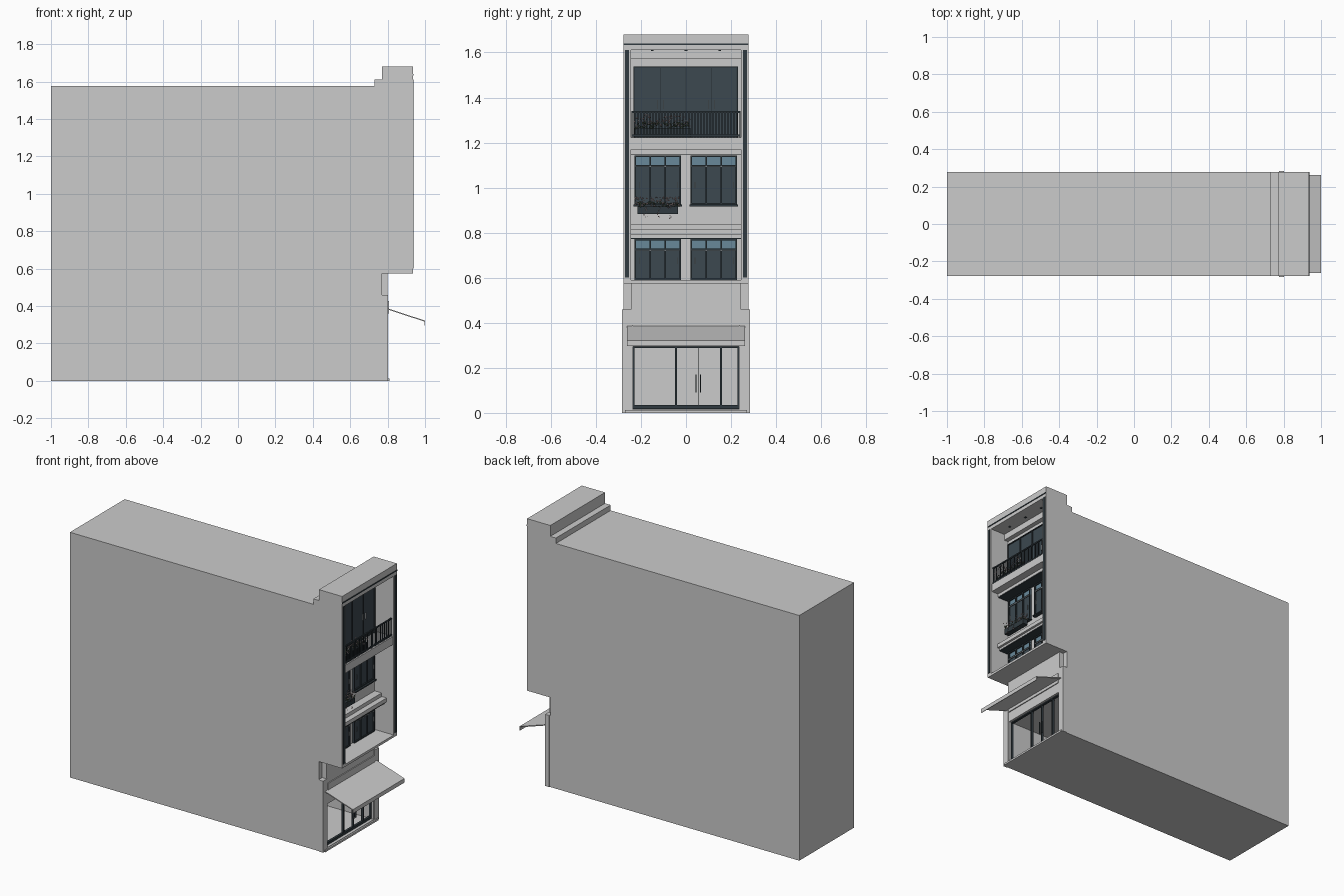
import bpy, bmesh, random
from mathutils import Matrix, Vector

random.seed(4)
cube = bpy.data.objects.get("Cube")
if cube:
    bpy.data.objects.remove(cube, do_unlink=True)


def material(name, rgb):
    m = bpy.data.materials.new(name)
    m.use_nodes = True
    m.diffuse_color = (*rgb, 1)
    m.node_tree.nodes["Principled BSDF"].inputs["Base Color"].default_value = (*rgb, 1)
    return m


PLASTER = material("pale plaster", (0.6, 0.6, 0.6))
FRAME = material("dark slate frame", (0.03, 0.042, 0.05))
PANE = material("dark glass", (0.045, 0.065, 0.08))
BLUE = material("blue transom glass", (0.14, 0.25, 0.32))
METAL = material("pale metal", (0.55, 0.58, 0.6))
PETAL = material("pale pink petals", (0.6, 0.45, 0.45))
LEAF = material("dull green leaves", (0.09, 0.13, 0.08))


def finish(name, bm, mats):
    me = bpy.data.meshes.new(name)
    bmesh.ops.recalc_face_normals(bm, faces=bm.faces)
    bm.to_mesh(me)
    bm.free()
    for m in mats:
        me.materials.append(m)
    ob = bpy.data.objects.new(name, me)
    bpy.context.collection.objects.link(ob)
    return ob


def boxes(name, mat, *spans):
    """Each span is (x0, x1, y0, y1, z0, z1)."""
    bm = bmesh.new()
    for x0, x1, y0, y1, z0, z1 in spans:
        mid = Vector((x0 + x1, y0 + y1, z0 + z1)) / 2
        size = Matrix.Diagonal((x1 - x0, y1 - y0, z1 - z0, 1))
        bmesh.ops.create_cube(bm, size=1, matrix=Matrix.Translation(mid) @ size)
    return finish(name, bm, [mat])


def extrude_profile(name, mat, points, half_width):
    bm = bmesh.new()
    face = bm.faces.new([bm.verts.new((x, -half_width, z)) for x, z in points])
    new = bmesh.ops.extrude_face_region(bm, geom=[face])["geom"]
    verts = [v for v in new if isinstance(v, bmesh.types.BMVert)]
    bmesh.ops.translate(bm, verts=verts, vec=(0, 2 * half_width, 0))
    return finish(name, bm, [mat])


def cut(target, name, *span):
    cutter = boxes(name, PLASTER, span)
    cutter.hide_render = True
    mod = target.modifiers.new(name, "BOOLEAN")
    mod.operation, mod.solver, mod.object = "DIFFERENCE", "EXACT", cutter
    bpy.context.view_layer.objects.active = target
    bpy.ops.object.modifier_apply(modifier=name)
    bpy.data.objects.remove(cutter, do_unlink=True)


# Main block with stepped parapet, overhang, loggia recess and shop room
W, WALL, FRONT = 0.278, 0.80, 0.935
body = extrude_profile("building_body", PLASTER, [
    (-1, 0), (WALL, 0), (WALL, 0.575), (FRONT, 0.575), (FRONT, 1.68),
    (0.77, 1.68), (0.77, 1.61), (0.73, 1.61), (0.73, 1.575), (-1, 1.575)], W)
cut(body, "loggia_cut", WALL, 1.1, -0.245, 0.245, 0.59, 1.61)
cut(body, "shop_cut", 0.2, 1.1, -0.235, 0.235, 0.015, 0.295)
for s in (-1, 1):
    y0, y1 = sorted((s * 0.245, s * 0.4))
    cut(body, "corner_cut", 0.77, 0.9, y0, y1, 0.46, 0.575)

# Shopfront pilasters, step and sign board
boxes("pilasters", PLASTER, *[(0.775, 0.803, *sorted((s * 0.24, s * 0.283)), 0, 0.46)
                              for s in (-1, 1)])
boxes("door_step", PLASTER, (0.75, 0.81, -0.27, 0.27, 0, 0.012))
boxes("sign_board", PLASTER, (0.79, 0.806, -0.235, 0.235, 0.36, 0.428))

# Sloping awning with a short valance
extrude_profile("awning", PLASTER, [
    (0.798, 0.388), (1, 0.322), (1, 0.296), (0.996, 0.296), (0.996, 0.317), (0.798, 0.382)], 0.262)

# Shop doors: outer frame, mullions and pull handles
DX = (0.77, 0.785)
boxes("shop_door_frame", FRAME,
      (*DX, -0.235, 0.235, 0.018, 0.034), (*DX, -0.235, 0.235, 0.288, 0.295),
      *[(*DX, y - w, y + w, 0.02, 0.295) for y, w in
        ((-0.232, 0.003), (-0.045, 0.004), (0.054, 0.0015), (0.155, 0.004), (0.232, 0.003))])
boxes("shop_door_handles", FRAME, *[(0.785, 0.795, y - 0.002, y + 0.002, 0.09, 0.17)
                                    for y in (0.044, 0.064)])

# Facade trim: dark strips on the side fins and a line below the parapet
boxes("fin_strips", FRAME, *[(FRONT - 0.002, FRONT + 0.004, *sorted((s * 0.254, s * 0.271)), 0.6, 1.61)
                             for s in (-1, 1)])
boxes("parapet_line", FRAME, (FRONT - 0.002, FRONT + 0.003, -W, W, 1.633, 1.64))
boxes("top_cornice", PLASTER, (WALL, 0.83, -0.245, 0.245, 1.57, 1.61))
boxes("downlights", FRAME, *[(0.86, 0.872, y - 0.006, y + 0.006, 1.606, 1.61)
                             for y in (-0.15, 0, 0.15)])

# Stepped ledge, balcony slab and the shallow moulding below it
boxes("window_ledge", PLASTER, (WALL, 0.885, -0.245, 0.245, 0.79, 0.815),
      (WALL, 0.85, -0.245, 0.245, 0.815, 0.838), (WALL, 0.87, -0.245, 0.245, 0.777, 0.79))
boxes("balcony_slab", PLASTER, (WALL, 0.93, -0.245, 0.245, 1.17, 1.222),
      (WALL, 0.88, -0.245, 0.245, 1.15, 1.17))
boxes("ledge_shadow_gaps", FRAME, (WALL, 0.868, -0.245, 0.245, 0.773, 0.777),
      (WALL, 0.878, -0.245, 0.245, 1.146, 1.15))


def window(name, y0, y1, z0, z1):
    """Three dark casements below a row of blue transom lights."""
    t, zt = 0.007, z1 - 0.045
    xa, xb = WALL, WALL + 0.014
    boxes(name + "_panes", PANE, (xa, xb - 0.008, y0, y1, z0, zt))
    boxes(name + "_transom", BLUE, (xa, xb - 0.008, y0, y1, zt, z1))
    step = (y1 - y0 - t) / 3
    bars = [(xa, xb, y0 + i * step, y0 + i * step + t, z0, z1) for i in range(4)]
    bars += [(xa, xb, y0, y1, z, z + t) for z in (z0, zt - t / 2, z1 - t)]
    boxes(name + "_frame", FRAME, *bars)
    boxes(name + "_handles", METAL, *[(xb, xb + 0.004, y - 0.0012, y + 0.0012, z0 + 0.07, z0 + 0.1)
                                      for y in (y0 + 0.02, y1 - 0.016)])
    boxes(name + "_head", METAL, (xb - 0.002, xb + 0.001, y0 + t, y1 - t, zt - 0.006, zt - 0.003))


for side, y0, y1 in (("right", -0.228, -0.022), ("left", 0.02, 0.226)):
    window("lower_" + side + "_window", y0, y1, 0.59, 0.772)
    window("middle_" + side + "_window", y0, y1, 0.925, 1.142)
    boxes(side + "_window_sill", FRAME, (WALL, 0.825, y0 - 0.004, y1 + 0.004, 0.917, 0.925))

# Top floor folding doors
boxes("balcony_doors", PANE, (WALL, 0.81, -0.233, 0.23, 1.222, 1.538))
boxes("balcony_door_frame", FRAME, (WALL, 0.816, -0.233, 0.23, 1.532, 1.538),
      *[(WALL, 0.816, y - 0.003, y + 0.003, 1.222, 1.538)
        for y in (-0.23, -0.113, 0, 0.113, 0.227)])
boxes("balcony_door_handles", METAL, *[(0.816, 0.822, y - 0.0015, y + 0.0015, 1.35, 1.39)
                                       for y in (-0.127, -0.101, 0.101, 0.127)])

# Balcony railing
RX = (0.916, 0.924)
boxes("balcony_railing", FRAME, (*RX, -0.243, 0.243, 1.332, 1.34), (*RX, -0.243, 0.243, 1.228, 1.236),
      *[(0.918, 0.922, y - 0.0018, y + 0.0018, 1.222, 1.335)
        for y in [-0.24 + i * 0.48 / 36 for i in range(37)]])


def blossoms(name, mat, count, x, y, z, size):
    """Scatter small low-poly tufts inside the given ranges."""
    bm = bmesh.new()
    for _ in range(count):
        spot = Vector([random.uniform(*r) for r in (x, y, z)])
        scale = Matrix.Scale(random.uniform(0.6, 1) * size, 4)
        bmesh.ops.create_icosphere(bm, subdivisions=1, radius=1, matrix=Matrix.Translation(spot) @ scale)
    finish(name, bm, [mat])


# Flower box under one middle window, with trailing blooms
boxes("window_flower_box", FRAME, (0.82, 0.855, -0.215, -0.035, 0.882, 0.917))
blossoms("window_leaves", LEAF, 50, (0.815, 0.86), (-0.22, -0.03), (0.915, 0.935), 0.005)
blossoms("window_petals", PETAL, 90, (0.815, 0.865), (-0.226, -0.024), (0.918, 0.958), 0.0042)
for y in (-0.18, -0.122, -0.072):
    blossoms("trailing_petals", PETAL, 8, (0.856, 0.862), (y - 0.008, y + 0.008), (0.862, 0.915), 0.003)

# Planter behind the balcony railing
boxes("balcony_planter", FRAME, (0.875, 0.905, -0.23, 0.02, 1.222, 1.265))
blossoms("balcony_leaves", LEAF, 70, (0.875, 0.91), (-0.23, 0.02), (1.265, 1.29), 0.006)
blossoms("balcony_petals", PETAL, 110, (0.875, 0.926), (-0.23, 0.02), (1.27, 1.325), 0.0042)
